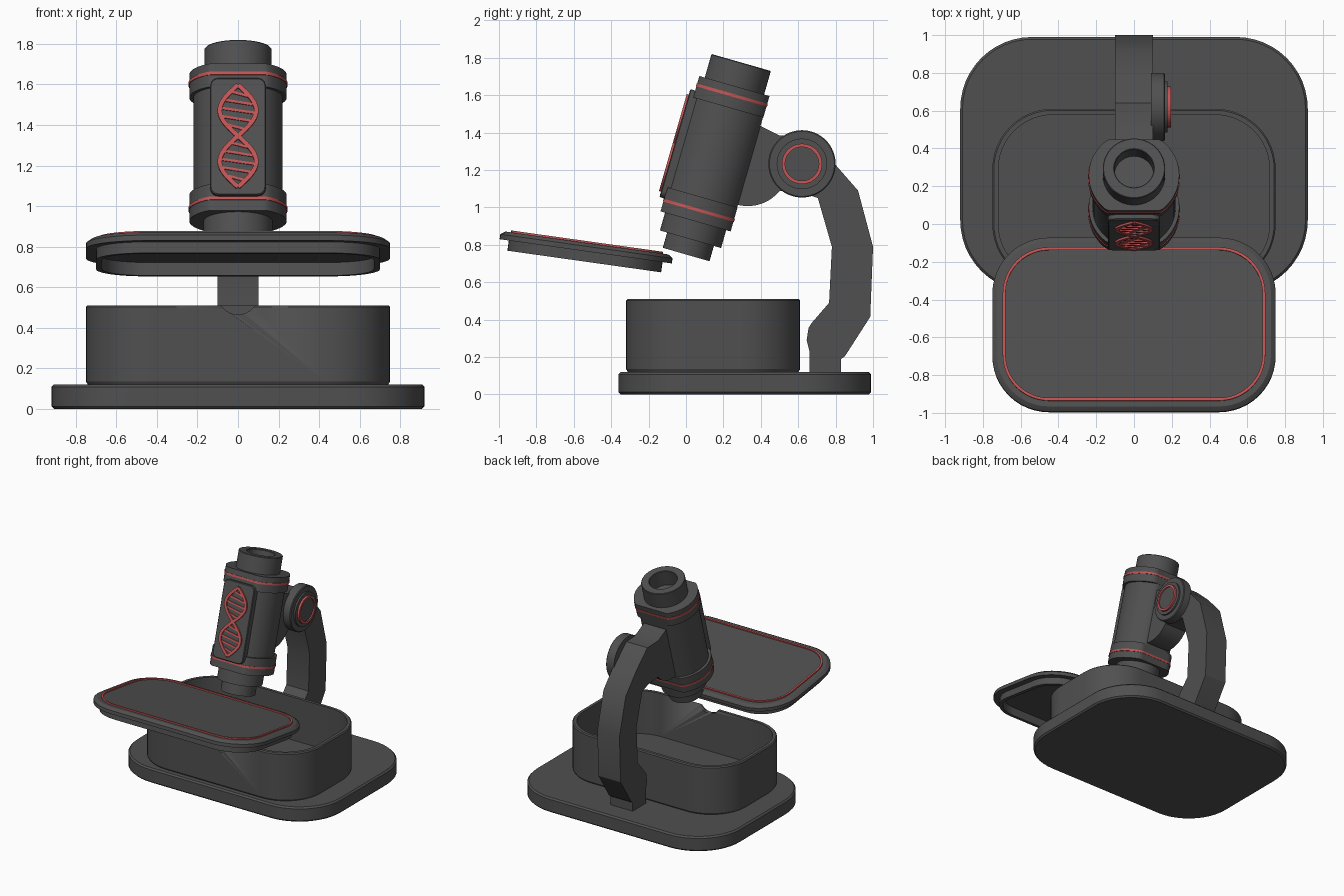
import bpy, bmesh, math
from math import sin, cos, pi, radians
from mathutils import Matrix, Vector

if "Cube" in bpy.data.objects:
    bpy.data.objects.remove(bpy.data.objects["Cube"])


def material(name, color):
    m = bpy.data.materials.new(name)
    m.diffuse_color = (*color, 1)
    m.use_nodes = True
    m.node_tree.nodes["Principled BSDF"].inputs["Base Color"].default_value = m.diffuse_color
    return m


DARK = material("dark_grey", (0.08, 0.08, 0.08))
RED = material("red", (0.55, 0.09, 0.09))
I = Matrix.Identity(4)


def finish(name, bm, matrix, mat):
    bmesh.ops.recalc_face_normals(bm, faces=bm.faces)
    me = bpy.data.meshes.new(name)
    bm.to_mesh(me)
    bm.free()
    me.materials.append(mat)
    ob = bpy.data.objects.new(name, me)
    ob.matrix_world = matrix
    bpy.context.collection.objects.link(ob)
    bpy.context.view_layer.objects.active = ob
    ob.select_set(True)
    bpy.ops.object.shade_smooth_by_angle(angle=radians(30))
    ob.select_set(False)
    return ob


def add_loft(bm, loops, ring=False):
    """Skin equal-length loops; cap the ends, or join last to first."""
    rows = [[bm.verts.new(p) for p in loop] for loop in loops]
    n = len(rows[0])
    pairs = list(zip(rows, rows[1:]))
    if ring:
        pairs.append((rows[-1], rows[0]))
    else:
        bm.faces.new(rows[0])
        bm.faces.new(rows[-1])
    for a, b in pairs:
        for i in range(n):
            j = (i + 1) % n
            bm.faces.new((a[i], a[j], b[j], b[i]))


def loft(name, loops, matrix=I, mat=DARK, ring=False):
    bm = bmesh.new()
    add_loft(bm, loops, ring)
    return finish(name, bm, matrix, mat)


def rrect(hx, hy, r, z, inset=0, n=12):
    """Rounded rectangle loop."""
    pts = []
    for k, (sx, sy) in enumerate([(1, 1), (-1, 1), (-1, -1), (1, -1)]):
        for i in range(n + 1):
            a = pi / 2 * (k + i / n)
            pts.append((sx * (hx - r) + (r - inset) * cos(a),
                        sy * (hy - r) + (r - inset) * sin(a), z))
    return pts


def circle(r, z, flat=9, n=64):
    """Circle loop, optionally with flats at front and back."""
    pts = []
    for i in range(n):
        a = 2 * pi * i / n
        pts.append((r * cos(a), max(-flat, min(flat, r * sin(a))), z))
    return pts


# Base plate
loft("base_plate", [rrect(.92, .675, .38, z, i) for z, i in
                    [(0, .012), (.012, 0), (.108, 0), (.12, .012)]],
     Matrix.Translation((0, .315, 0)))

# Open box with a thumb notch in the front rim
box = loft("storage_box", [rrect(.75, .465, .32, z, i) for z, i in
                           [(.115, .012), (.135, 0), (.502, 0), (.51, .008),
                            (.51, .032), (.16, .032)]],
           Matrix.Translation((0, .145, 0)))
cutter = loft("notch_cutter", [circle(.1, -.06), circle(.1, .06)],
              Matrix.Translation((0, -.32, .565)) @ Matrix.Rotation(pi / 2, 4, 'X'))
cutter.hide_render = True
cutter.hide_viewport = True
cut = box.modifiers.new("notch", 'BOOLEAN')
cut.operation = 'DIFFERENCE'
cut.object = cutter

# Tilted lid with a lip below and a red inlay
LID = Matrix.Translation((0, -.53, .81)) @ Matrix.Rotation(radians(-8), 4, 'X')
loft("lid", [rrect(.75, .465, .3, z, i) for z, i in
             [(0, .025), (-.014, .004), (-.018, 0), (-.045, 0), (-.045, .05),
              (-.1, .05), (-.1, .08), (-.035, .08)]], LID)
loft("lid_inlay", [rrect(.75, .465, .3, z, i) for z, i in
                   [(-.005, .055), (.01, .055), (.01, .07), (-.005, .07)]],
     LID, RED, ring=True)

# Curved arm, extruded across x
front = [(.33 + .22 * cos(a), 1.227 + .22 * sin(a)) for a in
         [radians(72 + i * 249 / 32) for i in range(33)]]
arm = front + [(.62, 1.08), (.705, 1.05), (.78, .79), (.765, .49), (.67, .38),
               (.655, .355), (.645, .29), (.66, .23), (.66, .11), (.83, .11),
               (.83, .19), (.85, .205), (.985, .415), (1, .79), (.92, 1.09),
               (.78, 1.25), (.64, 1.38), (.5, 1.385)]
loft("arm", [[(x, y, z) for y, z in arm] for x in (-.1, .1)])

# Focus knob on the right side of the arm (local z points to +x)
KNOB = Matrix.Translation((0, .62, 1.233)) @ Matrix.Rotation(pi / 2, 4, 'Y')
loft("focus_knob", [circle(r, z) for r, z in
                    [(.18, .09), (.18, .158), (.174, .164), (.135, .164),
                     (.135, .178), (.09, .178), (.09, .185)]], KNOB)
loft("knob_ring", [circle(r, z) for r, z in
                   [(.108, .17), (.108, .195), (.09, .195), (.09, .17)]],
     KNOB, RED, ring=True)

# Tilted tube: local z = 0 is the eyepiece rim, going down
TUBE = Matrix.Translation((0, .295, 1.775)) @ Matrix.Rotation(radians(-16), 4, 'X')
FLAT = .195
loft("eyepiece", [circle(r, z) for r, z in
                  [(.165, -.15), (.165, -.004), (.161, 0), (.108, 0), (.104, -.004),
                   (.104, -.14)]], TUBE)
loft("tube_body", [circle(.22, z, FLAT - .002) for z in (-.2, -.8)], TUBE)
for name, top, bottom, red in [("upper", -.131, -.25, -.181), ("lower", -.75, -.884, -.822)]:
    loft(name + "_collar", [circle(.24, top, FLAT), circle(.24, bottom, FLAT)], TUBE)
    loft(name + "_red_band", [circle(r, z, FLAT + .003) for r, z in
                              [(.2, red + .008), (.244, red + .008),
                               (.244, red - .008), (.2, red - .008)]], TUBE, RED)
loft("objective", [circle(r, z) for r, z in
                   [(.17, -.87), (.17, -.983), (.13, -.983), (.13, -1.068)]], TUBE)

# Front panel (local z of PANEL points out of the tube's front)
PANEL = TUBE @ Matrix.Translation((0, -FLAT, -.512)) @ Matrix.Rotation(pi / 2, 4, 'X')
loft("front_panel", [rrect(.137, .3, .04, z, i, 6) for z, i in
                     [(-.02, 0), (.022, 0), (.027, .005)]], PANEL)


def ribbon(bm, pts, w, z0, z1):
    """Flat strip of width w following 2D points."""
    left, right = [], []
    for i, p in enumerate(pts):
        d = (pts[min(i + 1, len(pts) - 1)] - pts[max(i - 1, 0)]).normalized()
        nrm = Vector((-d.y, d.x)) * w / 2
        left.append(p + nrm)
        right.append(p - nrm)
    outline = left + right[::-1]
    add_loft(bm, [[(p.x, p.y, z) for p in outline] for z in (z0, z1)])


def strand(t, side):
    return Vector((side * .09 * sin(2 * pi * t), .262 - .524 * t))


# Double helix ornament
bm = bmesh.new()
for side in (-1, 1):
    ribbon(bm, [strand(i / 40, side) for i in range(41)], .022, .015, .038)
for lobe in (0, .5):
    side = 1 if lobe == 0 else -1
    for k in range(5):
        t = lobe + .09 + k * .08
        ribbon(bm, [strand(t - .025, -side), strand(t + .025, side)], .013, .015, .034)
finish("helix_ornament", bm, PANEL, RED)
